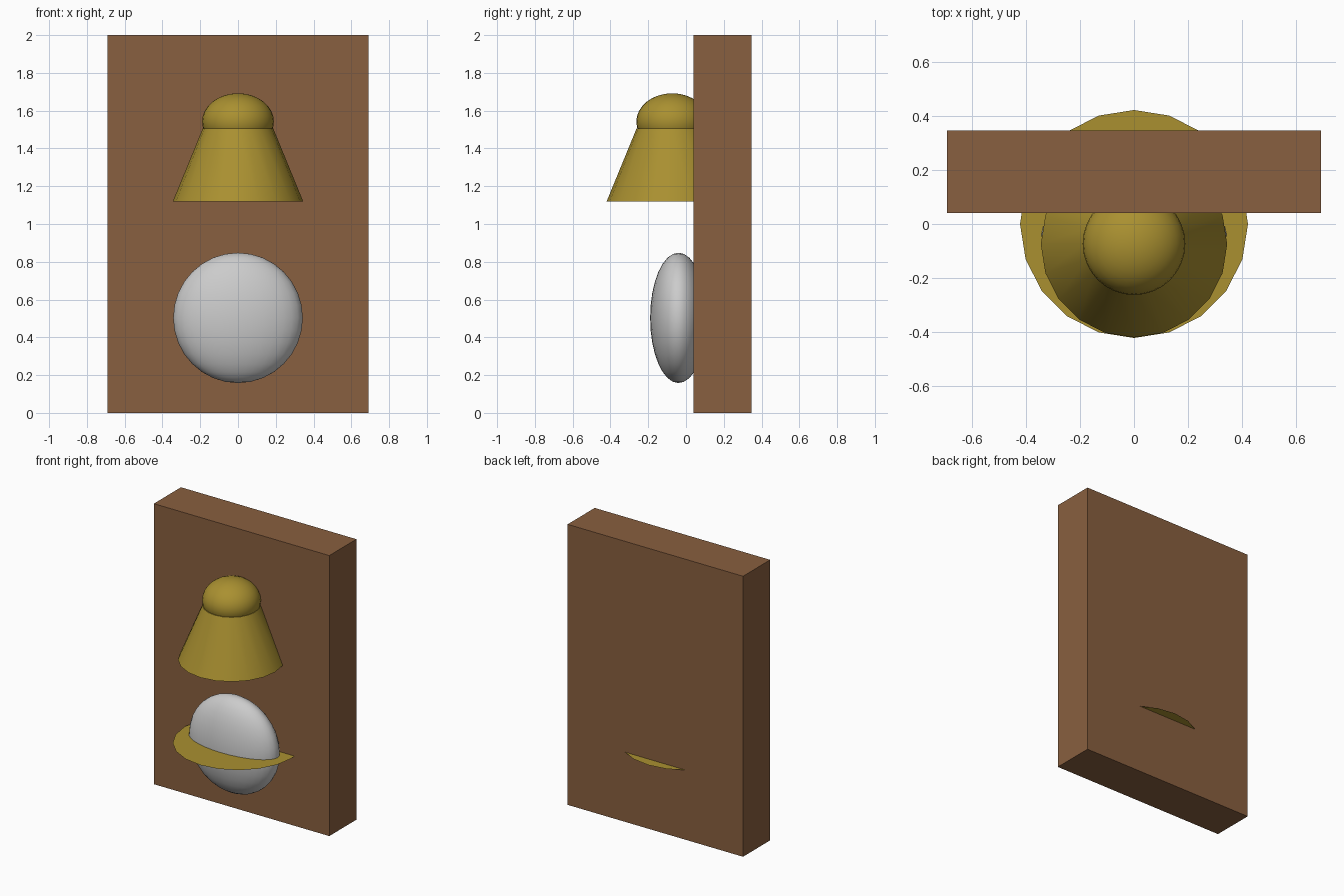
import bpy
import math

if "Cube" in bpy.data.objects:
    bpy.data.objects.remove(bpy.data.objects["Cube"])


def material(name, rgb):
    mat = bpy.data.materials.new(name)
    mat.diffuse_color = (*rgb, 1)
    mat.use_nodes = True
    mat.node_tree.nodes["Principled BSDF"].inputs["Base Color"].default_value = mat.diffuse_color
    return mat


def finish(name, mat=None, scale=(1, 1, 1), smooth=False):
    ob = bpy.context.object
    ob.name = name
    ob.scale = scale
    bpy.ops.object.transform_apply(location=False, rotation=False, scale=True)
    if mat:
        ob.data.materials.append(mat)
    if smooth:
        bpy.ops.object.shade_smooth_by_angle(angle=math.radians(40))
    return ob


wood = material("wood", (0.25, 0.115, 0.05))
brass = material("brass", (0.40, 0.28, 0.03))

# Wooden backing board
bpy.ops.mesh.primitive_cube_add(size=1, location=(0, 0.193, 1))
finish("board", wood, (1.384, 0.306, 2))

# Flared shade, partly sunk into the board
bpy.ops.mesh.primitive_cone_add(vertices=20, radius1=0.345, radius2=0.187,
                                depth=0.385, location=(0, -0.075, 1.3125))
finish("shade", brass, smooth=True)

# Flattened cap on top of the shade
bpy.ops.mesh.primitive_uv_sphere_add(segments=32, ring_count=16, radius=1,
                                     location=(0, -0.073, 1.542))
finish("cap", brass, (0.19, 0.19, 0.15), smooth=True)

# Grey lens on the lower half
bpy.ops.mesh.primitive_uv_sphere_add(segments=32, ring_count=16, radius=1,
                                     location=(0, -0.04, 0.503))
finish("lens", None, (0.343, 0.15, 0.345), smooth=True)

# Paper-thin horizontal ring plate passing through lens and board
bpy.ops.mesh.primitive_circle_add(vertices=20, radius=0.422, fill_type='NGON',
                                  location=(0, 0, 0.497))
finish("plate", brass)
